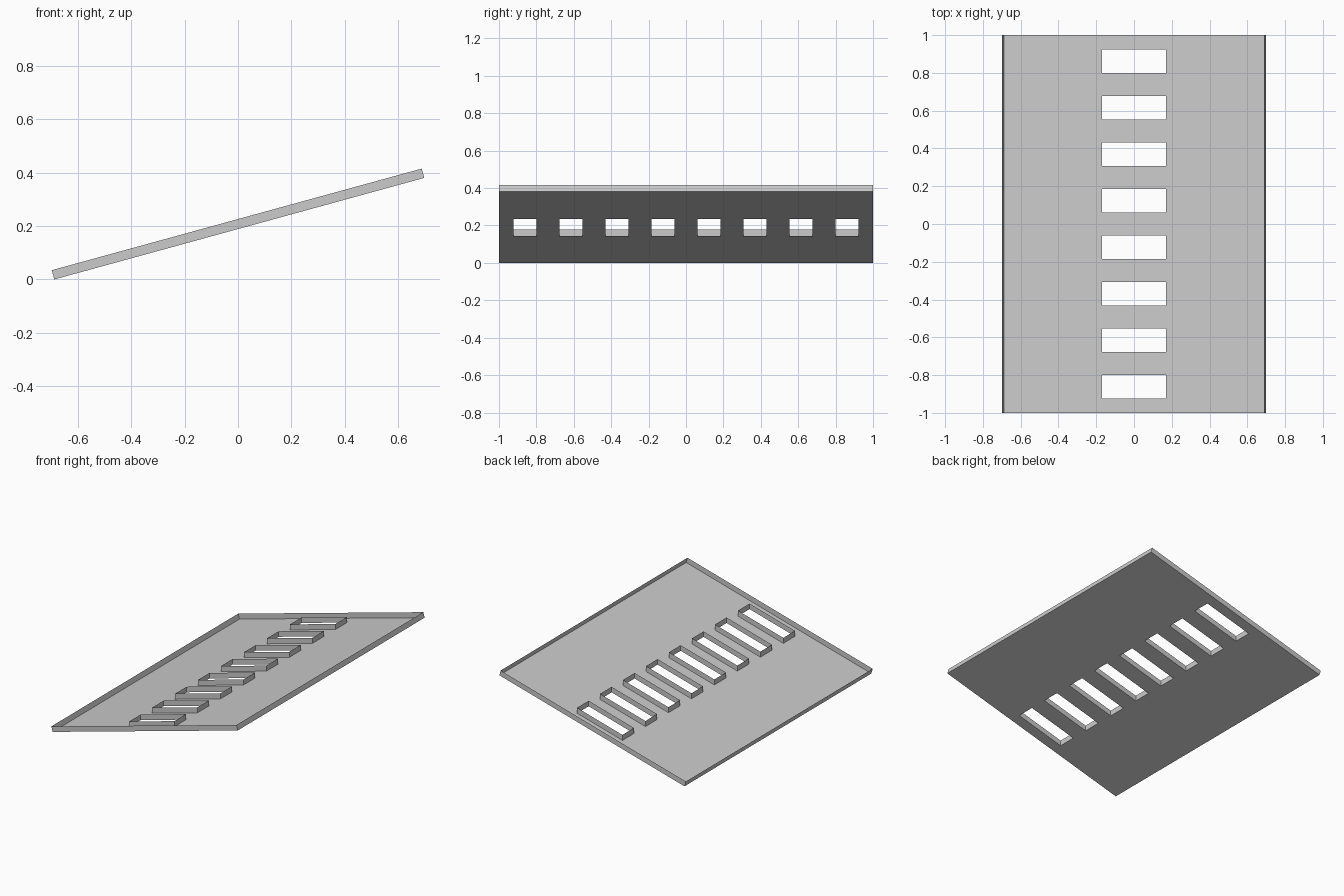
import bpy, bmesh, math
from mathutils import Vector

if "Cube" in bpy.data.objects:
    bpy.data.objects.remove(bpy.data.objects["Cube"], do_unlink=True)

TILT = math.radians(15.35)
LENGTH = 1.439          # along the slope
RIM = 0.036             # rim height, square to the sheet
SLOTS, PITCH, SLOT_W, SLOT_X = 8, 0.246, 0.124, 0.17

lean = RIM * math.sin(TILT)
run = LENGTH * math.cos(TILT)
x0 = -(run + lean) / 2 + lean
xs = [x0, -SLOT_X, SLOT_X, x0 + run]

# Strip boundaries across the sheet: odd strips hold the slots
ys = [-1.0]
for i in range(SLOTS):
    c = (i - (SLOTS - 1) / 2) * PITCH
    ys += [c - SLOT_W / 2, c + SLOT_W / 2]
ys.append(1.0)

bm = bmesh.new()

# Sloping sheet with a row of openings
grid = [[bm.verts.new((x, y, (x - x0) * math.tan(TILT))) for y in ys] for x in xs]
for i in range(len(xs) - 1):
    for j in range(len(ys) - 1):
        if i == 1 and j % 2 == 1:
            continue
        bm.faces.new((grid[i][j], grid[i + 1][j], grid[i + 1][j + 1], grid[i][j + 1]))

# Rims: the outer one is square to the sheet, the slot collars are upright
border = [e for e in bm.edges if e.is_boundary]
raised = bmesh.ops.extrude_edge_only(bm, edges=border)["geom"]
for v in (g for g in raised if isinstance(g, bmesh.types.BMVert)):
    if abs(v.co.x) < SLOT_X + 0.01 and abs(v.co.y) < 0.99:
        v.co.z += RIM / math.cos(TILT)
    else:
        v.co += Vector((-lean, 0, RIM * math.cos(TILT)))

# Remove the construction lines on flat areas
bmesh.ops.recalc_face_normals(bm, faces=bm.faces)
mesh = bpy.data.meshes.new("slotted_panel")
bm.to_mesh(mesh)
bm.free()
panel = bpy.data.objects.new("slotted_panel", mesh)
bpy.context.collection.objects.link(panel)

# Plain grey finish
grey = bpy.data.materials.new("light_grey")
grey.use_nodes = True
colour = (0.6, 0.6, 0.6, 1)
grey.diffuse_color = colour
grey.node_tree.nodes["Principled BSDF"].inputs["Base Color"].default_value = colour
mesh.materials.append(grey)
